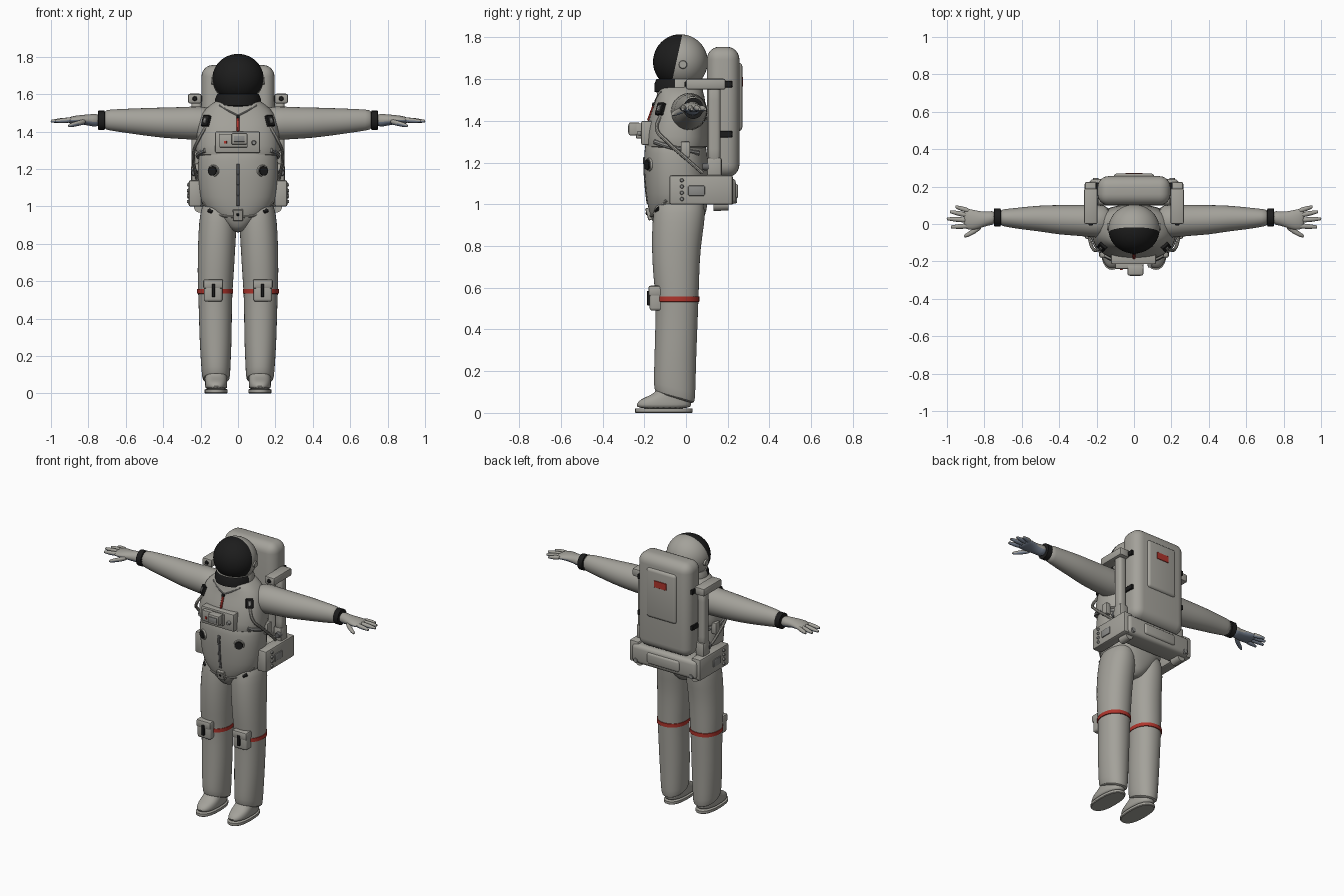
import bpy, bmesh
from math import cos, sin, pi, radians
from mathutils import Vector, Matrix
from mathutils.bvhtree import BVHTree

if "Cube" in bpy.data.objects:
    bpy.data.objects.remove(bpy.data.objects["Cube"])


def material(name, *rgb):
    m = bpy.data.materials.new(name)
    m.use_nodes = True
    m.diffuse_color = (*rgb, 1)
    node = m.node_tree.nodes["Principled BSDF"]
    node.inputs["Base Color"].default_value = (*rgb, 1)
    node.inputs["Roughness"].default_value = .6
    return m


SUIT = material("suit_white", .37, .36, .325)
BLACK = material("black", .012, .012, .012)
RED = material("red", .43, .035, .025)
GREY = material("strap_grey", .13, .13, .13)
METAL = material("hardware_grey", .26, .26, .25)
PALM = material("palm_blue_grey", .2, .24, .31)


def finish(name, bm, mats, mirror=False, subsurf=0, rule=None):
    """Turn a bmesh into an object, with an optional mirrored twin and a face colour rule."""
    bmesh.ops.recalc_face_normals(bm, faces=bm.faces)
    bm.normal_update()
    for f in bm.faces:
        f.smooth = True
        if rule:
            f.material_index = int(rule(f))
    me = bpy.data.meshes.new(name)
    bm.to_mesh(me)
    bm.free()
    me.set_sharp_from_angle(angle=radians(40))
    for m in mats:
        me.materials.append(m)
    ob = bpy.data.objects.new(name, me)
    bpy.context.collection.objects.link(ob)
    if mirror:
        ob.modifiers.new("Mirror", "MIRROR").use_mirror_merge = False
    if subsurf:
        mod = ob.modifiers.new("Smooth", "SUBSURF")
        mod.levels = mod.render_levels = subsurf
    return ob


def loft(name, axis, sections, *mats, power=2, n=24, mirror=False, subsurf=1, rule=None, bend=None):
    """Skin superellipse rings; each section is (position, centre a, centre b, radius a, radius b)."""
    bm = bmesh.new()
    rings = []
    for p, a, b, ra, rb in sections:
        ring = []
        for i in range(n):
            c, s = cos(2 * pi * i / n), sin(2 * pi * i / n)
            u = a + ra * abs(c) ** (2 / power) * (1 if c > 0 else -1)
            v = b + rb * abs(s) ** (2 / power) * (1 if s > 0 else -1)
            co = Vector({"x": (p, u, v), "y": (u, p, v), "z": (u, v, p)}[axis])
            ring.append(bm.verts.new(bend(co) if bend else co))
        rings.append(ring)
    for r, q in zip(rings, rings[1:]):
        for i in range(n):
            j = (i + 1) % n
            bm.faces.new((r[i], r[j], q[j], q[i]))
    bm.faces.new(rings[0])
    bm.faces.new(rings[-1])
    return finish(name, bm, mats, mirror, subsurf, rule)


def box(name, x, y, z, mat, bevel=.006, mirror=False, seg=2, place=None):
    """Bevelled box from (low, high) ranges, optionally moved by a matrix."""
    bm = bmesh.new()
    bmesh.ops.create_cube(bm, size=1)
    for v in bm.verts:
        v.co = [(r[0] + r[1]) / 2 + c * (r[1] - r[0]) for c, r in zip(v.co, (x, y, z))]
    if bevel:
        bmesh.ops.bevel(bm, geom=bm.edges[:], offset=bevel, segments=seg, profile=.5, affect="EDGES")
    if place:
        bm.transform(place)
    return finish(name, bm, [mat], mirror)


def cyl(name, at, direction, r, depth, mat, mirror=False, bevel=.004):
    bm = bmesh.new()
    turn = Vector(direction).to_track_quat("Z", "Y").to_matrix().to_4x4()
    bmesh.ops.create_cone(bm, cap_ends=True, segments=24, radius1=r, radius2=r - bevel, depth=depth,
                          matrix=Matrix.Translation(at) @ turn)
    return finish(name, bm, [mat], mirror)


def tube(name, points, r, mat, mirror=False):
    cu = bpy.data.curves.new(name, "CURVE")
    cu.dimensions, cu.bevel_depth, cu.bevel_resolution = "3D", r, 2
    cu.use_fill_caps = True
    sp = cu.splines.new("BEZIER")
    sp.bezier_points.add(len(points) - 1)
    for bp, co in zip(sp.bezier_points, points):
        bp.co = co
        bp.handle_left_type = bp.handle_right_type = "AUTO"
    tmp = bpy.data.objects.new(name, cu)
    bpy.context.collection.objects.link(tmp)
    dg = bpy.context.evaluated_depsgraph_get()
    bm = bmesh.new()
    bm.from_mesh(bpy.data.meshes.new_from_object(tmp.evaluated_get(dg)))
    bpy.data.objects.remove(tmp)
    return finish(name, bm, [mat], mirror)


# Torso: soft lower half, hard upper shell
lower = loft("lower_torso", "z", [
    (.86, 0, -.04, .03, .08), (.89, 0, -.04, .07, .11), (.94, 0, -.04, .14, .13),
    (1, 0, -.04, .198, .147), (1.1, 0, -.045, .212, .152), (1.2, 0, -.05, .218, .154),
    (1.29, 0, -.05, .21, .148), (1.34, 0, -.05, .18, .13)], SUIT, power=2.3, n=32)
upper = loft("upper_torso", "z", [
    (1.265, 0, -.045, .2, .13), (1.27, 0, -.045, .222, .152), (1.32, 0, -.045, .226, .15),
    (1.4, 0, -.04, .22, .143), (1.47, 0, -.03, .208, .125), (1.52, 0, -.025, .18, .115),
    (1.56, 0, -.03, .125, .105), (1.575, 0, -.03, .1, .09)], SUIT, power=2.4, n=32)

# Arms, wrist rings and gloves
loft("arms", "x", [
    (.12, .015, 1.44, .085, .085), (.2, .015, 1.445, .09, .092), (.3, .02, 1.445, .083, .086),
    (.4, .022, 1.447, .08, .082), (.5, .03, 1.452, .07, .074), (.6, .03, 1.457, .06, .065),
    (.69, .033, 1.462, .047, .056), (.72, .034, 1.462, .043, .05)], SUIT, mirror=True)
loft("wrist_rings", "x", [(p, .035, 1.46, r, r + .003) for p, r in
     ((.712, .04), (.713, .048), (.747, .048), (.748, .04))], BLACK, mirror=True, subsurf=0)


def underside(f):
    return f.normal.z < -.25


loft("gloves", "x", [
    (.74, .034, 1.46, .04, .038), (.78, .03, 1.46, .036, .033), (.82, .022, 1.463, .045, .027),
    (.865, .022, 1.463, .056, .023), (.9, .028, 1.46, .055, .018), (.91, .03, 1.46, .045, .01)],
    SUIT, PALM, mirror=True, rule=underside)
for finger, y0, y1, tip in (("little", .07, .092, .955), ("ring", .045, .066, .985),
                            ("middle", .02, .028, 1.002), ("index", -.01, -.016, .98)):
    path = [(t, 1 if t < .9 else .6) for t in (0, .3, .6, .92, 1)]
    loft(finger + "_fingers", "x", [(.88 + (tip - .88) * t, y0 + (y1 - y0) * t, 1.463 - .008 * t, .014 * k, .014 * k)
         for t, k in path], SUIT, PALM, n=12, mirror=True, rule=underside)
loft("thumbs", "x", [(.81, -.005, 1.455, .018, .016), (.85, -.035, 1.445, .018, .015),
     (.89, -.058, 1.435, .014, .013), (.91, -.066, 1.43, .007, .007)],
     SUIT, PALM, n=12, mirror=True, rule=underside)


# Legs with slanted cuffs, red bands, boots
def slant(co):
    return co - Vector((0, 0, .3 * (co.y + .055))) if co.z < .12 else co


loft("legs", "z", [
    (.07, .117, -.055, .06, .08), (.075, .117, -.055, .073, .096), (.11, .118, -.055, .077, .1),
    (.2, .119, -.053, .082, .101), (.3, .12, -.05, .087, .101), (.45, .121, -.045, .089, .102),
    (.55, .122, -.042, .093, .103), (.65, .119, -.047, .098, .111), (.8, .114, -.048, .101, .118),
    (.92, .107, -.035, .102, .127), (1, .105, -.03, .092, .122), (1.05, .1, -.03, .06, .09)],
    SUIT, power=2.15, mirror=True, bend=slant)
loft("leg_bands", "z", [(z, .122, -.042, .093 + d, .104 + d) for z, d in
     ((.532, -.005), (.533, .003), (.557, .003), (.558, -.005))], RED, power=2.15, mirror=True, subsurf=0)
loft("boots", "z", [
    (.018, .117, -.107, .058, .13), (.04, .117, -.107, .06, .134), (.065, .117, -.1, .06, .122),
    (.085, .117, -.075, .059, .092), (.11, .117, -.06, .06, .078), (.15, .117, -.055, .055, .07)],
    SUIT, power=2.4, mirror=True)
loft("boot_soles", "z", [(z, .117, -.107, r, r + .076) for z, r in
     ((0, .058), (.004, .062), (.02, .062), (.022, .058))], SUIT, power=2.4, mirror=True, subsurf=0)

# Helmet split by a leaning plane into shell and visor
bm = bmesh.new()
bmesh.ops.create_uvsphere(bm, u_segments=40, v_segments=24, radius=1)
bm.transform(Matrix.Translation((0, -.027, 1.683)) @ Matrix.Diagonal((.137, .131, .132, 1)))
hinge, lean = Vector((0, -.047, 1.68)), Vector((0, -1, .22)).normalized()
bmesh.ops.bisect_plane(bm, geom=bm.verts[:] + bm.edges[:] + bm.faces[:], plane_co=hinge, plane_no=lean)
finish("helmet", bm, [SUIT, BLACK], rule=lambda f: (f.calc_center_median() - hinge).dot(lean) > 0)
cyl("visor_hinges", (.135, -.015, 1.67), (1, 0, 0), .022, .02, SUIT, True)
loft("neck_ring", "z", [(z, 0, -.035, r, r - .005) for z, r in
     ((1.535, .11), (1.54, .122), (1.575, .122), (1.6, .112))], SUIT, BLACK, n=40, subsurf=0,
     rule=lambda f: f.calc_center_median().y < -.05)

# Surface probes for fittings on the torso
graph = bpy.context.evaluated_depsgraph_get()
trees = [BVHTree.FromObject(ob, graph) for ob in (lower, upper)]


def probe(origin, direction):
    hits = [t.ray_cast(Vector(origin), Vector(direction)) for t in trees]
    return min((h for h in hits if h[0]), key=lambda h: h[3])[:2]


def front(x, z):
    return probe((x, -1, z), (0, 1, 0))


def fitting(name, x, z, w, h, mat, depth=.015, mirror=False, spin=0):
    at, nor = front(x, z)
    place = Matrix.Translation(at) @ nor.to_track_quat("Z", "Y").to_matrix().to_4x4() @ Matrix.Rotation(spin, 4, "Z")
    return box(name, (-w / 2, w / 2), (-h / 2, h / 2), (-.01, depth), mat, .003, mirror, 1, place)


def strap(name, hits, r, mat, mirror=False):
    return tube(name, [p for p, _ in hits], r, mat, mirror)


# Belly connectors, shoulder buckles, zip, tag and harness
for label, r, depth, mat in (("rims", .034, .014, SUIT), ("caps", .028, .03, BLACK)):
    at, nor = front(.132, 1.19)
    cyl("belly_connector_" + label, at, nor, r, depth, mat, True)
fitting("shoulder_buckles", .168, 1.455, .046, .06, BLACK, mirror=True)
fitting("shoulder_buckle_bars", .168, 1.455, .02, .03, METAL, .021, True)
for i in range(4):
    fitting("front_zip", 0, 1.03 + .056 * i, .018, .058, GREY, .004)
fitting("chest_tag", 0, 1.435, .014, .075, RED, .007)
fitting("tag_clip", 0, 1.478, .018, .018, BLACK, .01)
fitting("harness_block", 0, .955, .055, .06, SUIT, .015)
fitting("harness_block_button", 0, .96, .014, .014, BLACK, .02)
fitting("hip_buckles", .14, .965, .03, .06, BLACK, .018, True, .6)
fitting("hip_buckle_plates", .118, .95, .03, .025, METAL, .016, True, .6)
strap("hip_straps", [front(x, z) for x, z in ((.02, .945), (.08, .95), (.13, .97), (.185, 1.02))], .007, SUIT, True)
strap("collar_straps", [front(x, z) for x, z in ((.0, 1.485), (.05, 1.51), (.1, 1.54))], .004, METAL, True)
strap("side_straps", [probe((1, y, z), (-1, 0, 0)) for y, z in
      ((-.15, 1.3), (-.09, 1.28), (-.02, 1.262), (.06, 1.245))], .012, METAL, True)
box("side_strap_buckles", (.2, .236), (-.025, .02), (1.225, 1.3), SUIT, .005, True)
tube("side_hoses", [(.17, -.12, 1.43), (.21, -.14, 1.36), (.235, -.09, 1.3), (.235, .0, 1.22), (.22, .08, 1.15)],
     .009, SUIT, True)

# Chest control box
box("chest_box_back", (-.122, .118), (-.215, -.15), (1.285, 1.4), SUIT, .008)
box("chest_box_module", (-.1, .052), (-.24, -.2), (1.315, 1.388), SUIT, .006)
box("chest_box_display", (-.035, .05), (-.275, -.22), (1.33, 1.392), SUIT, .008)
box("chest_box_screen", (-.022, .036), (-.279, -.27), (1.345, 1.377), METAL, .002)
box("chest_box_switch", (-.075, -.06), (-.246, -.235), (1.335, 1.35), RED, .002)
cyl("chest_box_knob", (.085, -.22, 1.34), (0, -1, 0), .014, .025, METAL)

# Knee pockets
box("knee_pockets", (.083, .183), (-.175, -.11), (.49, .595), SUIT, .014, True, 3)
box("knee_pocket_flaps", (.08, .186), (-.18, -.11), (.56, .61), SUIT, .01, True)
box("knee_pocket_straps", (.122, .14), (-.187, -.17), (.515, .585), BLACK, .003, True, 1)

# Life support pack
box("pack_body", (-.195, .195), (.1, .256), (1.13, 1.755), SUIT, .06, seg=6)
box("pack_panel", (-.11, .11), (.2, .27), (1.35, 1.68), SUIT, .02, seg=4)
box("pack_patch", (-.045, .045), (.262, .274), (1.565, 1.61), RED, .001, seg=1)
for z in (1.335, 1.575):
    box("pack_straps", (.17, .205), (.15, .222), (z - .016, z + .016), BLACK, .003, True, 1)

# Pack frame: posts, shoulder brackets, joints
loft("frame_posts", "z", [(z, .222, .135, .028, .031) for z in (1.2, 1.21, 1.55, 1.57)], SUIT, power=3, mirror=True)
box("shoulder_brackets", (.195, .267), (.0, .19), (1.55, 1.602), SUIT, .01, True)
cyl("bracket_lamps", (.231, -.002, 1.576), (0, -1, 0), .014, .012, BLACK, True)
box("post_joints", (.19, .25), (.1, .172), (1.12, 1.225), SUIT, .012, True)
cyl("joint_bolts", (.232, .095, 1.18), (0, -1, 0), .02, .03, GREY, True)

# Hip frame
box("hip_arms", (.195, .264), (-.08, .225), (.998, 1.14), SUIT, .012, True)
box("hip_arm_plates", (.25, .27), (.01, .09), (1.04, 1.09), METAL, .006, True)
for i in range(4):
    cyl("hip_studs", (.266, -.02, 1.025 + .03 * i), (1, 0, 0), .011, .016, METAL, True)
box("hip_back_bar", (-.24, .24), (.1, .24), (.998, 1.125), SUIT, .025, seg=3)
box("hip_back_plate", (-.12, .12), (.2, .25), (1.025, 1.1), SUIT, .015, seg=3)
cyl("hip_pivots", (.205, .168, .997), (0, 1, 0), .03, .07, SUIT, True)
cyl("pivot_bolts", (.205, .235, 1.02), (0, 1, 0), .018, .02, METAL, True)
